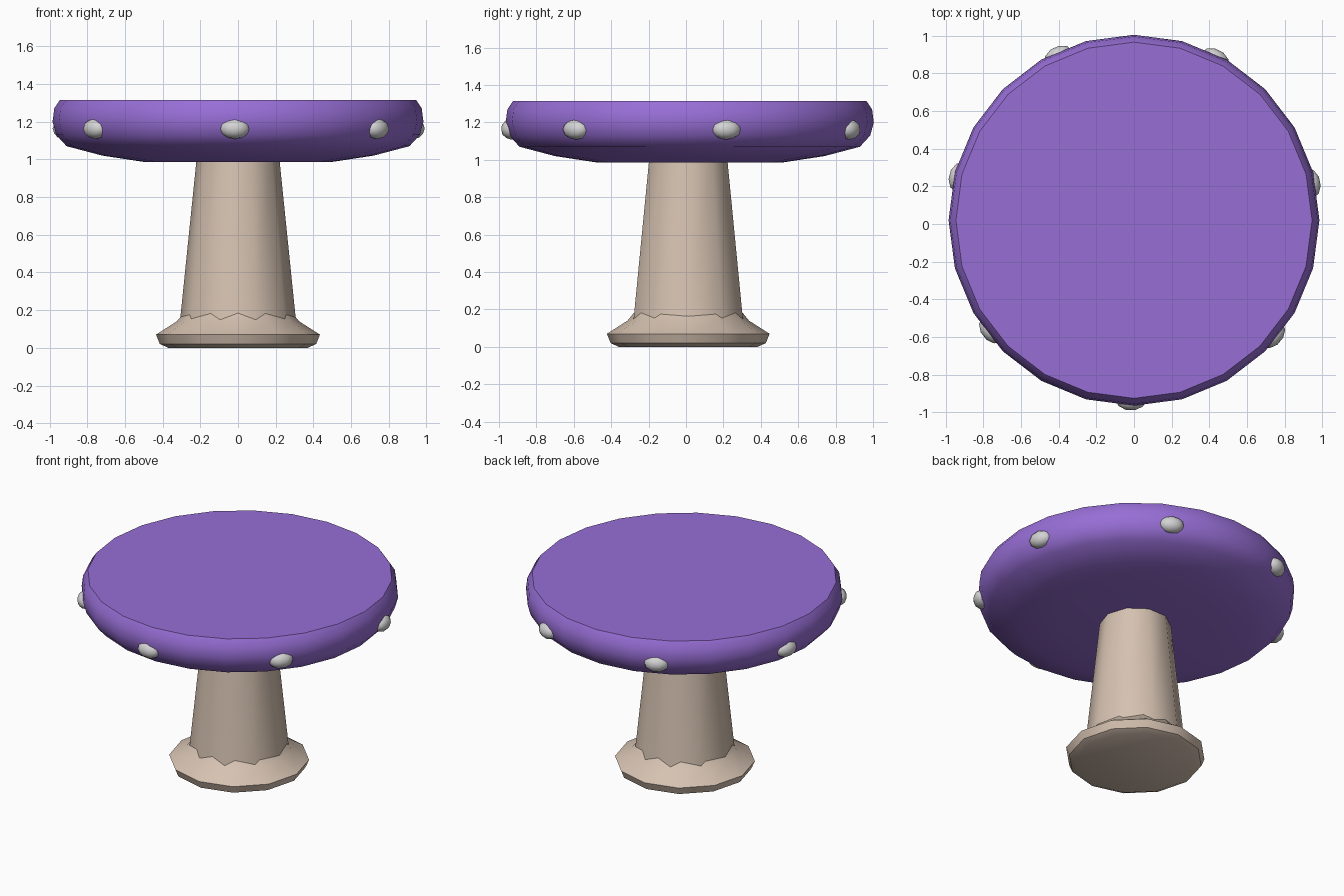
import bpy
import bmesh
import math

if "Cube" in bpy.data.objects:
    bpy.data.objects.remove(bpy.data.objects["Cube"], do_unlink=True)


def make_material(name, rgb):
    mat = bpy.data.materials.new(name)
    mat.use_nodes = True
    color = (*rgb, 1.0)
    mat.diffuse_color = color
    bsdf = next(n for n in mat.node_tree.nodes if n.type == "BSDF_PRINCIPLED")
    bsdf.inputs["Base Color"].default_value = color
    bsdf.inputs["Roughness"].default_value = 0.8
    return mat


def finish(name, bm, mat, location, angle=40):
    mesh = bpy.data.meshes.new(name)
    bmesh.ops.recalc_face_normals(bm, faces=bm.faces)
    bm.to_mesh(mesh)
    bm.free()
    mesh.materials.append(mat)
    obj = bpy.data.objects.new(name, mesh)
    obj.location = location
    bpy.context.collection.objects.link(obj)
    bpy.ops.object.select_all(action="DESELECT")
    obj.select_set(True)
    bpy.context.view_layer.objects.active = obj
    bpy.ops.object.shade_smooth_by_angle(angle=math.radians(angle))
    return obj


def lathe(name, profile, sides, mat, center_y):
    """Revolve (radius, height) points and close both ends."""
    bm = bmesh.new()
    rings = []
    for r, z in profile:
        rings.append([bm.verts.new((r * math.cos(math.tau * i / sides),
                                    r * math.sin(math.tau * i / sides), z))
                      for i in range(sides)])
    for low, high in zip(rings, rings[1:]):
        for i in range(sides):
            j = (i + 1) % sides
            bm.faces.new((low[i], low[j], high[j], high[i]))
    bm.faces.new(rings[0][::-1])
    bm.faces.new(rings[-1])
    return finish(name, bm, mat, (0, center_y, 0))


purple = make_material("cap purple", (0.31, 0.156, 0.67))
beige = make_material("stalk beige", (0.67, 0.54, 0.44))
pale = make_material("spot pale grey", (0.65, 0.65, 0.65))

# Flared foot
lathe("foot", [(0.37, 0), (0.415, 0.02), (0.435, 0.07),
               (0.325, 0.14), (0.28, 0.195)], 12, beige, 0.012)

# Tapered stalk
lathe("stalk", [(0.315, 0.08), (0.305, 0.17), (0.22, 1.0)], 10, beige, 0.012)

# Flat-topped mushroom cap
lathe("cap", [(0.49, 0.985), (0.72, 1.02), (0.91, 1.07), (0.965, 1.13),
              (0.984, 1.2), (0.975, 1.27), (0.945, 1.315)], 24, purple, 0.02)

# Ring of spots on the rim
SPOTS = 7
for k in range(SPOTS):
    a = math.radians(-91) + math.tau * k / SPOTS
    bm = bmesh.new()
    bmesh.ops.create_icosphere(bm, subdivisions=2, radius=1.0)
    bmesh.ops.scale(bm, vec=(0.055, 0.08, 0.055), verts=bm.verts)
    spot = finish(f"spot_{k + 1}", bm, pale,
                  (0.955 * math.cos(a), 0.02 + 0.955 * math.sin(a), 1.163), 60)
    spot.rotation_euler.z = a
